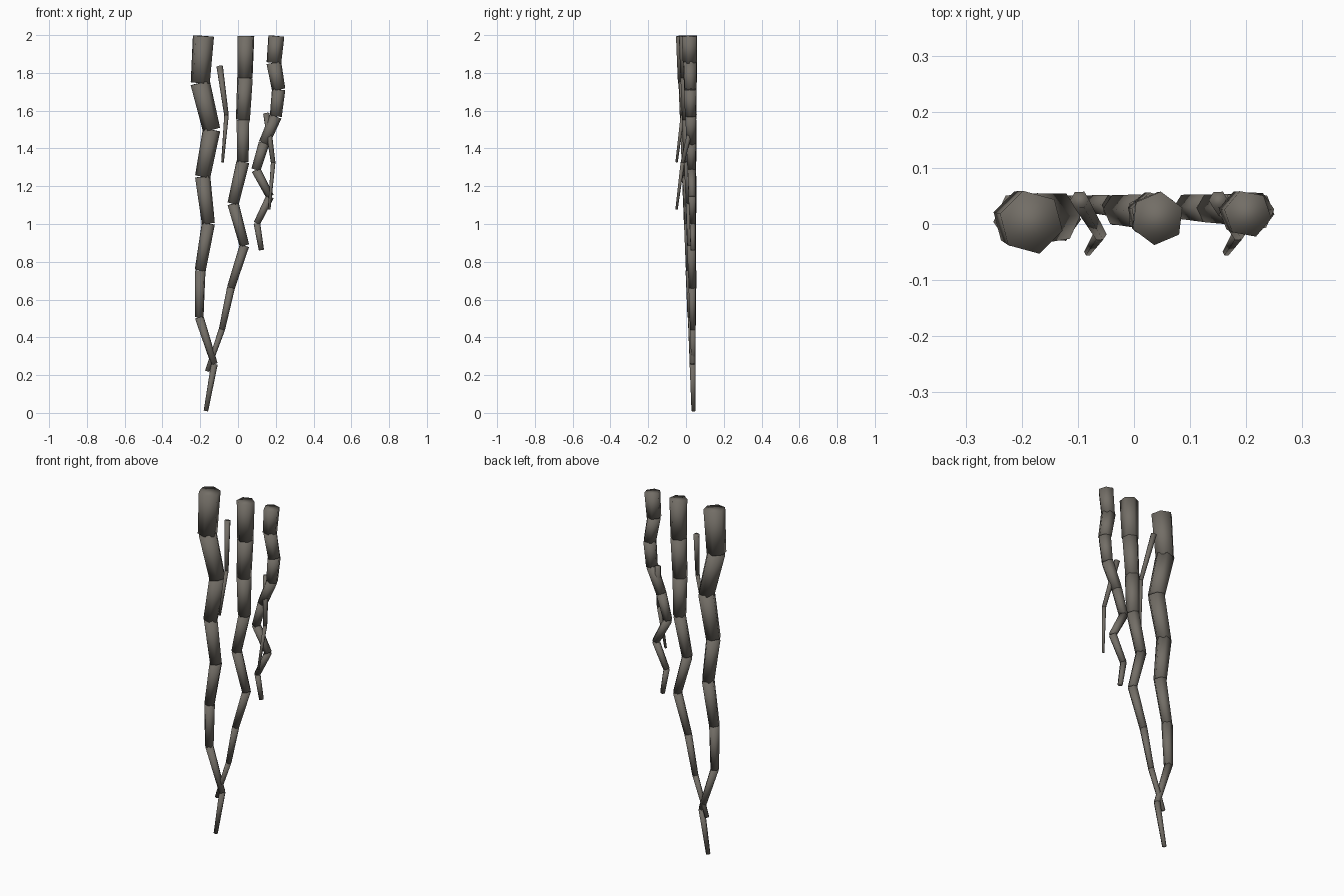
import bpy, bmesh
from mathutils import Vector, Matrix

if "Cube" in bpy.data.objects:
    bpy.data.objects.remove(bpy.data.objects["Cube"])

bark = bpy.data.materials.new("grey brown bark")
bark.diffuse_color = (0.17, 0.155, 0.133, 1)
bark.use_nodes = True
bark.node_tree.nodes["Principled BSDF"].inputs["Base Color"].default_value = bark.diffuse_color


def root(name, points, r_top, r_end):
    """A hanging root: a chain of six-sided tapered segments."""
    bm = bmesh.new()
    pts = [Vector(p) for p in points]
    n = len(pts) - 1
    for i in range(n):
        d = pts[i + 1] - pts[i]
        r1 = r_top + (r_end - r_top) * i / n
        r2 = r_top + (r_end - r_top) * (i + 1) / n
        turn = d.to_track_quat('Z', 'Y').to_matrix().to_4x4()
        bmesh.ops.create_cone(bm, cap_ends=True, segments=6, radius1=r1, radius2=r2,
                              depth=d.length,
                              matrix=Matrix.Translation((pts[i] + pts[i + 1]) / 2) @ turn)
    for f in bm.faces:
        f.smooth = True
    me = bpy.data.meshes.new(name)
    bm.to_mesh(me)
    bm.free()
    me.materials.append(bark)
    ob = bpy.data.objects.new(name, me)
    bpy.context.collection.objects.link(ob)


def main_root(name, xs, z_top, z_end, y_top, y_end, r_top, r_end):
    """Main roots drop in equal steps and drift back against the wall plane."""
    n = len(xs) - 1
    root(name, [(x, y_top + (y_end - y_top) * i / n, z_top + (z_end - z_top) * i / n)
                for i, x in enumerate(xs)], r_top, r_end)


# Three main roots, left to right
main_root("left_root", [-0.183, -0.2, -0.14, -0.187, -0.157, -0.2, -0.205, -0.125, -0.17],
          1.995, 0.01, 0.003, 0.04, 0.058, 0.012)
main_root("middle_root", [0.042, 0.037, 0.026, 0.026, -0.026, 0.034, -0.037, -0.085, -0.163],
          1.995, 0.22, 0.01, 0.04, 0.048, 0.012)
main_root("right_root", [0.203, 0.19, 0.215, 0.2, 0.138, 0.095, 0.17, 0.1, 0.124],
          1.995, 0.862, 0.018, 0.037, 0.043, 0.014)

# Thin side rootlets that lean forward
for name, x, z in (("left_rootlet", -0.097, 1.835), ("right_rootlet", 0.15, 1.585)):
    root(name, [(x, 0.043, z), (x + 0.036, -0.018, z - 0.26), (x + 0.015, -0.05, z - 0.508)],
         0.017, 0.007)
